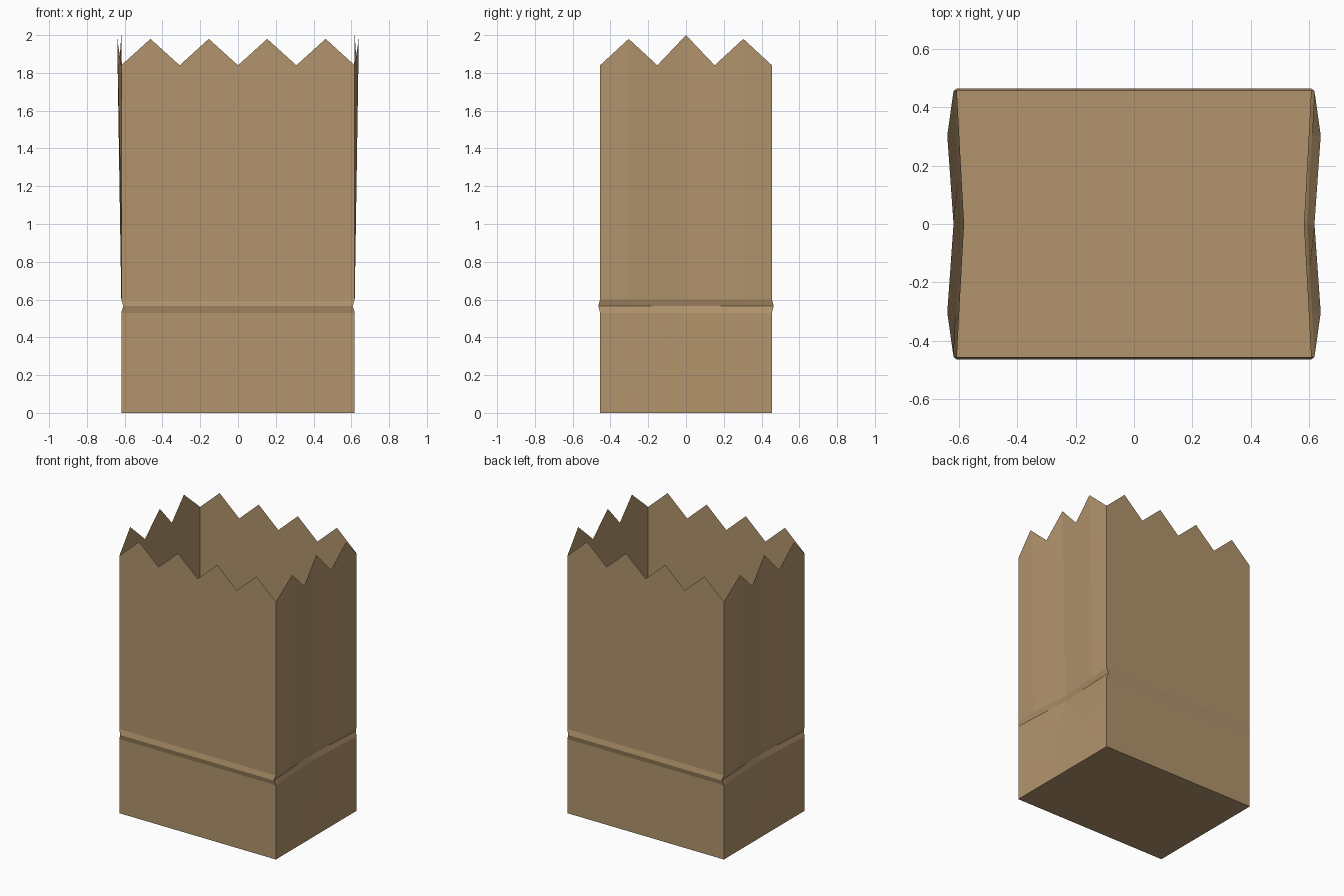
import bpy, bmesh

if "Cube" in bpy.data.objects:
    bpy.data.objects.remove(bpy.data.objects["Cube"])

HX, HY = 0.618, 0.455            # half width, half depth
Z_LOW, Z_MID, Z_HIGH = 0.53, 0.565, 0.60   # crease band
APEX = 0.49                      # top of the folded triangle on each side
PINCH, BULGE = 0.025, 0.022      # side wall recess, rim flare

paper = bpy.data.materials.new("kraft paper")
paper.diffuse_color = (0.44, 0.295, 0.15, 1)
paper.use_nodes = True
paper.node_tree.nodes["Principled BSDF"].inputs["Base Color"].default_value = paper.diffuse_color

bm = bmesh.new()
cache = {}


def vert(co):
    key = tuple(round(c, 4) for c in co)
    if key not in cache:
        cache[key] = bm.verts.new(co)
    return cache[key]


def face(vs):
    vs = list(dict.fromkeys(vs))
    if len(vs) > 2:
        bm.faces.new(vs)


def column(x, y, peak):
    """Vertices of one vertical line of the bag wall, from floor to rim."""
    sx, sy = (1 if x > 0 else -1), (1 if y > 0 else -1)
    side, front = abs(x) > HX - 1e-5, abs(y) > HY - 1e-5
    t = 1 - abs(y) / HY if side else 0          # 1 at middle of side wall
    dx = sx * PINCH * t
    fold = APEX * t
    rim_z = (2.0 if side and abs(y) < 0.01 else 1.98) if peak else 1.84
    flare = BULGE * min(abs(y) / 0.31, (HY - abs(y)) / (HY - 0.31)) if side else 0
    return [vert(p) for p in (
        (x, y, 0),
        (x - dx * t, y, fold),
        (x - dx, y, Z_LOW),
        (x - dx - (sx * 0.011 if side else 0), y + (sy * 0.009 if front else 0), Z_MID),
        (x - dx, y, Z_HIGH),
        (x + sx * flare, y, rim_z))]


# Perimeter, counter-clockwise: 4 teeth front and back, 3 teeth on each side
corners = [(-HX, -HY, 8), (HX, -HY, 6), (HX, HY, 8), (-HX, HY, 6)]
cols = []
for i, (x0, y0, n) in enumerate(corners):
    x1, y1, _ = corners[(i + 1) % 4]
    for k in range(n):
        f = k / n
        cols.append(column(x0 + (x1 - x0) * f, y0 + (y1 - y0) * f, k % 2 == 1))

# Walls
for a, b in zip(cols, cols[1:] + cols[:1]):
    for r in range(5):
        face([a[r], b[r], b[r + 1], a[r + 1]])

# Floor
face([c[0] for c in reversed(cols)])

me = bpy.data.meshes.new("paper_bag")
bm.to_mesh(me)
bm.free()
me.materials.append(paper)
bag = bpy.data.objects.new("paper_bag", me)
bpy.context.collection.objects.link(bag)
bpy.context.view_layer.objects.active = bag
bag.select_set(True)
bpy.ops.object.shade_smooth_by_angle(angle=0.07)
